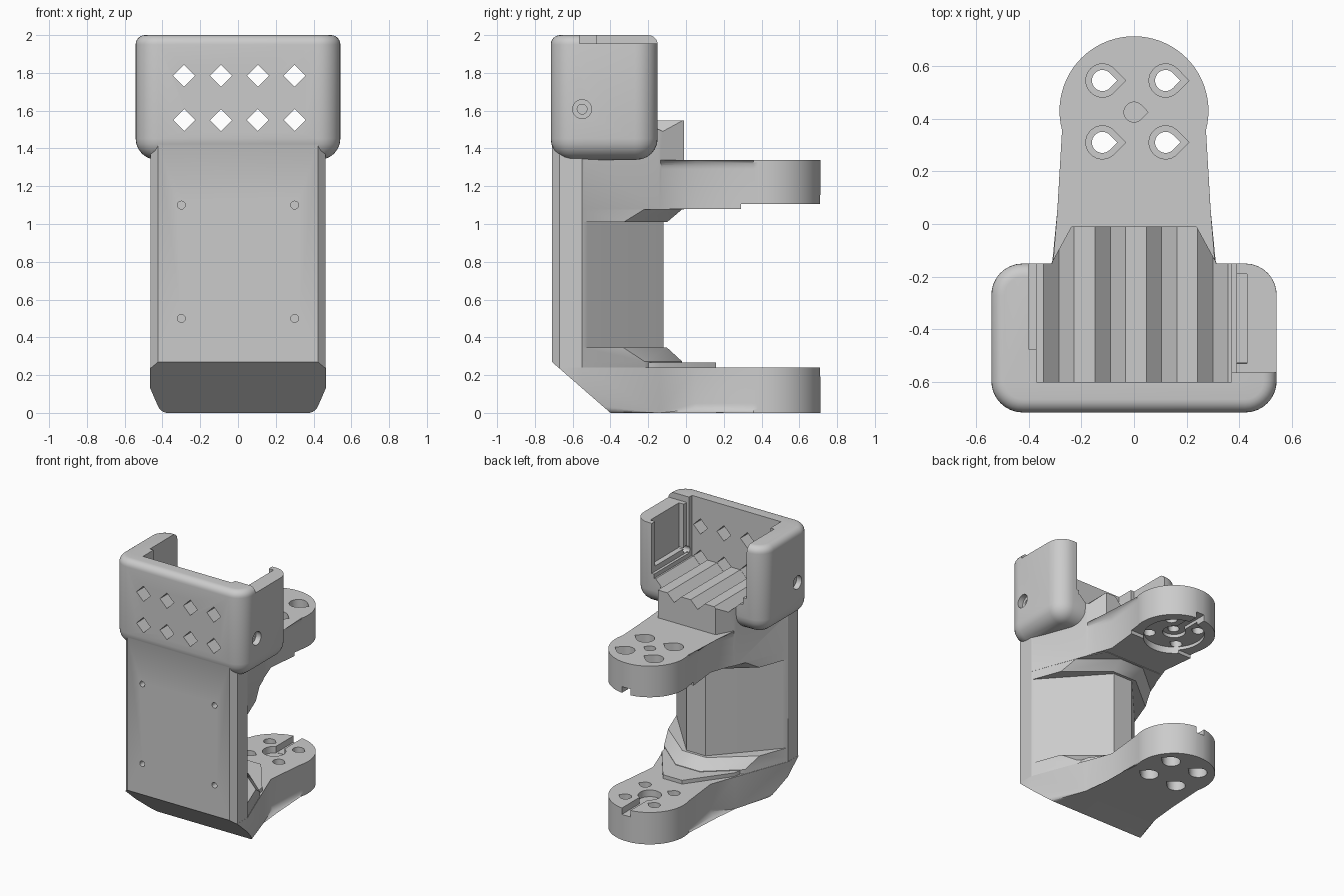
import bpy, bmesh, math

if "Cube" in bpy.data.objects:
    bpy.data.objects.remove(bpy.data.objects["Cube"])

def finish(name, bm):
    bmesh.ops.recalc_face_normals(bm, faces=bm.faces[:])
    me = bpy.data.meshes.new(name)
    bm.to_mesh(me)
    bm.free()
    ob = bpy.data.objects.new(name, me)
    bpy.context.collection.objects.link(ob)
    return ob

def place(p, axis, t):
    return {'x': (t, p[0], p[1]), 'y': (p[0], t, p[1]), 'z': (p[0], p[1], t)}[axis]

def loft(name, rings, axis='z', bevel_at=None, bevel=0.05):
    """rings: list of (2D outline, position along axis)"""
    bm = bmesh.new()
    vs = [[bm.verts.new(place(p, axis, t)) for p in pts] for pts, t in rings]
    n = len(vs[0])
    for a, b in zip(vs, vs[1:]):
        for i in range(n):
            bm.faces.new((a[i], a[(i + 1) % n], b[(i + 1) % n], b[i]))
    bm.faces.new(vs[0][::-1])
    bm.faces.new(vs[-1])
    if bevel_at is not None:
        es = [e for e in bm.edges if all(abs(v.co.z - bevel_at) < 1e-5 for v in e.verts)]
        bmesh.ops.bevel(bm, geom=es, offset=bevel, segments=5, profile=0.5, affect='EDGES')
    return finish(name, bm)

def prism(name, pts, axis, lo, hi, **kw):
    return loft(name, [(pts, lo), (pts, hi)], axis, **kw)

def block(x0, x1, y0, y1, z0, z1):
    return prism("cutter", [(x0, y0), (x1, y0), (x1, y1), (x0, y1)], 'z', z0, z1)

def mirror(half):
    return half + [(-x, y) for x, y in reversed(half)]

def circle(cx, cy, r, n=32):
    return [(cx + r * math.cos(i * math.tau / n), cy + r * math.sin(i * math.tau / n)) for i in range(n)]

def teardrop(cx, cy, r, n=24):
    arc = [math.pi / 4 + i * 1.5 * math.pi / n for i in range(n + 1)]
    return [(cx + r * 1.41, cy)] + [(cx + r * math.cos(a), cy + r * math.sin(a)) for a in arc]

def boolean(target, other, op='DIFFERENCE'):
    m = target.modifiers.new("bool", 'BOOLEAN')
    m.operation, m.solver, m.object = op, 'EXACT', other
    bpy.context.view_layer.objects.active = target
    bpy.ops.object.modifier_apply(modifier=m.name)
    bpy.data.objects.remove(other)

def front(y, x=0.465):
    return [(x - 0.04, y), (x, y + 0.04), (x, -0.55)]

def arm_tip():
    # right half of the rounded arm end, ending at the tip
    arc = [math.radians(-15 + i * 100 / 20) for i in range(21)]
    return [(0.24, 0.05)] + [(0.283 * math.cos(a), 0.43 + 0.283 * math.sin(a)) for a in arc]

# lower arm with front-bottom chamfer
body = prism("pan_bracket", mirror(front(-0.71) + [(0.31, -0.14)] + arm_tip()),
             'z', 0.0, 0.24, bevel_at=0.0, bevel=0.05)

# spine column, tapering towards the back
spine = prism("spine", mirror(front(-0.709, 0.464) + [(0.44, -0.52), (0.08, -0.12)]), 'z', 0.15, 1.45)
boolean(body, spine, 'UNION')
boolean(body, prism("cutter", [(-0.9, -0.1), (-0.38, -0.02), (-0.40, 0.0), (-0.71, 0.27), (-0.9, 0.43)],
                    'x', -1, 1))

# chamfered gussets between spine and arms
inner = mirror([(0.462, -0.64), (0.462, -0.55), (0.38, -0.33), (0.1, -0.1)])
outer = mirror([(0.462, -0.64), (0.462, -0.55), (0.337, -0.22), (0.1, -0.02)])
boolean(body, loft("lower_gusset", [(outer, 0.215), (outer, 0.272), (inner, 0.345)]), 'UNION')
boolean(body, loft("upper_gusset", [(inner, 1.01), (outer, 1.078), (outer, 1.15)]), 'UNION')
ridge = prism("lower_ridge", mirror([(0.32, -0.24), (0.3, -0.14), (0.08, 0.16)]), 'z', 0.2, 0.268)
boolean(body, ridge, 'UNION')

# upper block and upper arm
boolean(body, prism("upper_block", mirror(front(-0.708, 0.463) + [(0.309, -0.14), (0.238, -0.01)]),
                    'z', 1.076, 1.55), 'UNION')
arm = prism("upper_arm", mirror([(0.34, -0.25), (0.307, -0.14)] + arm_tip()),
            'z', 1.08, 1.34, bevel_at=1.34, bevel=0.05)
boolean(body, arm, 'UNION')
boolean(body, block(-1, 1, 0.29, 1, 0.9, 1.106))

# rounded top housing
bm = bmesh.new()
bmesh.ops.create_cube(bm, size=1)
for v in bm.verts:
    v.co = (v.co.x * 1.084, -0.433 + v.co.y * 0.566, 1.67 + v.co.z * 0.66)
upright = [e for e in bm.edges if abs(e.verts[0].co.z - e.verts[1].co.z) > 0.1]
bmesh.ops.bevel(bm, geom=upright, offset=0.12, segments=8, profile=0.5, affect='EDGES')
for z, r in ((2.0, 0.05), (1.34, 0.112)):
    rim = [e for e in bm.edges if all(abs(v.co.z - z) < 1e-4 for v in e.verts)]
    bmesh.ops.bevel(bm, geom=rim, offset=r, segments=6, profile=0.5, affect='EDGES')
boolean(body, finish("top_housing", bm), 'UNION')

# housing cavity with V-grooved floor
columns = [-0.285 + 0.195 * i for i in range(4)]
floor = [(-0.37, 1.548)]
for x in columns:
    floor += [(x - 0.058, 1.548), (x, 1.49), (x + 0.058, 1.548)]
floor += [(0.37, 1.548), (0.37, 2.2), (-0.37, 2.2)]
boolean(body, prism("cutter", floor, 'y', -0.6, 0.2))

# side wall pockets and the lowered right rim
boolean(body, block(-0.40, -0.3, -0.475, 0.1, 1.6, 2.2))
boolean(body, block(0.3, 0.39, -0.565, 0.1, 1.58, 2.2))
boolean(body, block(0.3, 0.43, -0.53, -0.19, 1.62, 2.2))
boolean(body, block(0.36, 0.7, -0.565, 0.1, 1.955, 2.2))

# diamond vents and small front holes
for x in columns:
    for z in (1.55, 1.785):
        boolean(body, prism("cutter", circle(x, z, 0.058, 4), 'y', -0.9, -0.55))
for x in (-0.3, 0.3):
    for z in (0.5, 1.1):
        boolean(body, prism("cutter", circle(x, z, 0.021, 16), 'y', -0.9, -0.58))

# countersunk side holes
for s in (-1, 1):
    for r, a in ((0.026, 0.3), (0.05, 0.5)):
        boolean(body, prism("cutter", circle(-0.55, 1.608, r), 'x', *sorted((s * a, s * 0.7))))

# screw holes in both arms
for x in (-0.12, 0.12):
    for y in (0.31, 0.545):
        boolean(body, prism("cutter", teardrop(x, y, 0.04), 'z', -0.1, 1.5))
        boolean(body, prism("cutter", teardrop(x, y, 0.063), 'z', 1.24, 1.5))
        boolean(body, prism("cutter", teardrop(x, y, 0.063), 'z', -0.1, 0.11))
boolean(body, prism("cutter", teardrop(0, 0.425, 0.038), 'z', 1.0, 1.5))

# horn recesses and cable slots on the facing sides of the arms
boolean(body, prism("cutter", circle(0, 0.43, 0.21, 48), 'z', 1.0, 1.13))
boolean(body, prism("cutter", circle(0, 0.43, 0.08), 'z', 1.0, 1.155))
boolean(body, block(-0.035, 0.035, 0.43, 0.9, 1.0, 1.153))
boolean(body, prism("cutter", circle(0, 0.43, 0.08), 'z', 0.19, 0.5))
boolean(body, block(-0.035, 0.035, 0.43, 0.9, 0.192, 0.5))

# smooth shading with crisp edges
bpy.ops.object.select_all(action='DESELECT')
body.select_set(True)
bpy.context.view_layer.objects.active = body
bpy.ops.object.shade_smooth_by_angle(angle=math.radians(30))
